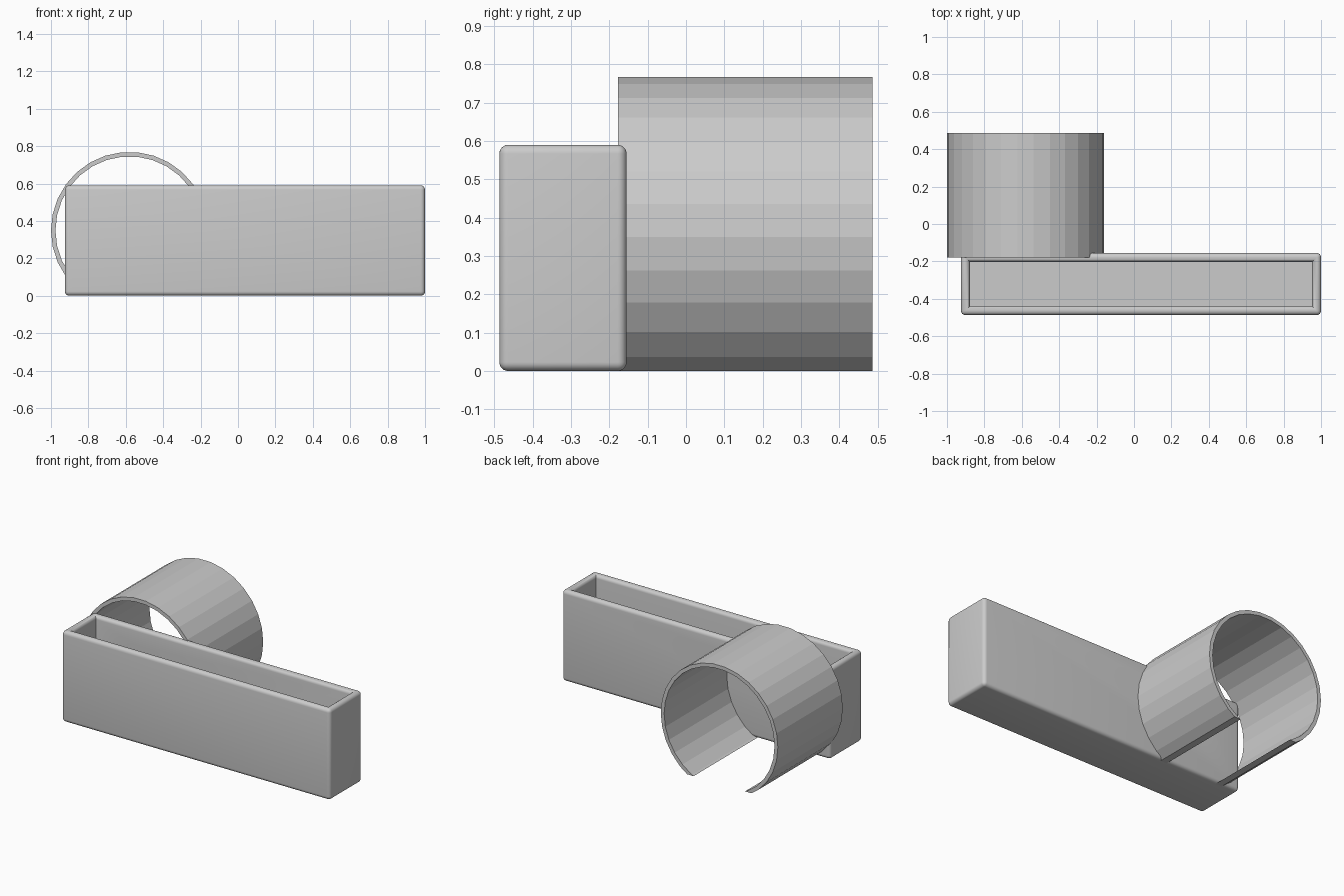
import bpy, bmesh
from math import sin, cos, pi

if "Cube" in bpy.data.objects:
    bpy.data.objects.remove(bpy.data.objects["Cube"])

R = 0.0232          # edge rounding, half the wall thickness
T = 0.047           # wall thickness
CX, CZ = -0.58, 0.349   # axis of the clip


def make_object(name, bm):
    bmesh.ops.recalc_face_normals(bm, faces=bm.faces[:])
    mesh = bpy.data.meshes.new(name)
    bm.to_mesh(mesh)
    bm.free()
    ob = bpy.data.objects.new(name, mesh)
    bpy.context.collection.objects.link(ob)
    return ob


# Open tray: block, hollowed from the top, outer edges and rim rounded
lo, hi = (-0.925, -0.487, 0.0), (1.0, -0.155, 0.59)
bm = bmesh.new()
bmesh.ops.create_cube(bm, size=1)
for v in bm.verts:
    v.co = [hi[i] if v.co[i] > 0 else lo[i] for i in range(3)]
rounded = bm.edges[:]
top = max(bm.faces, key=lambda f: f.calc_center_median().z)
bmesh.ops.inset_region(bm, faces=[top], thickness=T, use_even_offset=True)
rim = top.edges[:]
rim_verts = [v.co.copy() for v in top.verts]
well = bmesh.ops.extrude_discrete_faces(bm, faces=[top])["faces"][0]
for v in well.verts:
    v.co.z = T
bmesh.ops.remove_doubles(bm, verts=bm.verts[:], dist=1e-5)


def is_rounded(e):
    a, b = (v.co for v in e.verts)
    on_box = all(sum(min(abs(p[i] - lo[i]), abs(p[i] - hi[i])) < 1e-4
                     for i in range(3)) == 3 for p in (a, b))
    on_rim = all(any((p - q).length < 1e-4 for q in rim_verts) for p in (a, b))
    return on_box or on_rim


bmesh.ops.bevel(bm, geom=[e for e in bm.edges if is_rounded(e)], offset=R,
                offset_type='OFFSET', segments=6, profile=0.5, affect='EDGES',
                clamp_overlap=False)
tray = make_object("tray", bm)

# Round hole through the back wall, inside the clip
bm = bmesh.new()
bmesh.ops.create_cone(bm, cap_ends=True, segments=30, radius1=0.13, radius2=0.13, depth=0.16)
for v in bm.verts:
    x, y, z = v.co
    v.co = (CX + x, -0.178 + z, CZ + y)
cutter = make_object("hole_cutter", bm)
cutter.hide_render = True
cutter.hide_set(True)
cut = tray.modifiers.new("hole", 'BOOLEAN')
cut.operation = 'DIFFERENCE'
cut.solver = 'EXACT'
cut.object = cutter
bpy.context.view_layer.objects.active = tray
tray.select_set(True)
bpy.ops.object.modifier_apply(modifier="hole")
bpy.data.objects.remove(cutter)
bpy.ops.object.shade_smooth_by_angle(angle=0.6)

# Clip: 30-sided tube along y, opened at the bottom by a flat cut at z = 0
bm = bmesh.new()
N = 30
rings = []
for i in range(N):
    a = 2 * pi * i / N
    rings.append([bm.verts.new((CX + r * cos(a), y, CZ + r * sin(a)))
                  for r, y in ((0.42, -0.178), (0.42, 0.487), (0.396, 0.487), (0.396, -0.178))])
for i in range(N):
    p, q = rings[i], rings[(i + 1) % N]
    for k in range(4):
        bm.faces.new((p[k], p[(k + 1) % 4], q[(k + 1) % 4], q[k]))
bmesh.ops.bisect_plane(bm, geom=bm.verts[:] + bm.edges[:] + bm.faces[:],
                       plane_co=(0, 0, 0), plane_no=(0, 0, 1), clear_inner=True)
bmesh.ops.holes_fill(bm, edges=[e for e in bm.edges if e.is_boundary], sides=0)
make_object("clip", bm)
